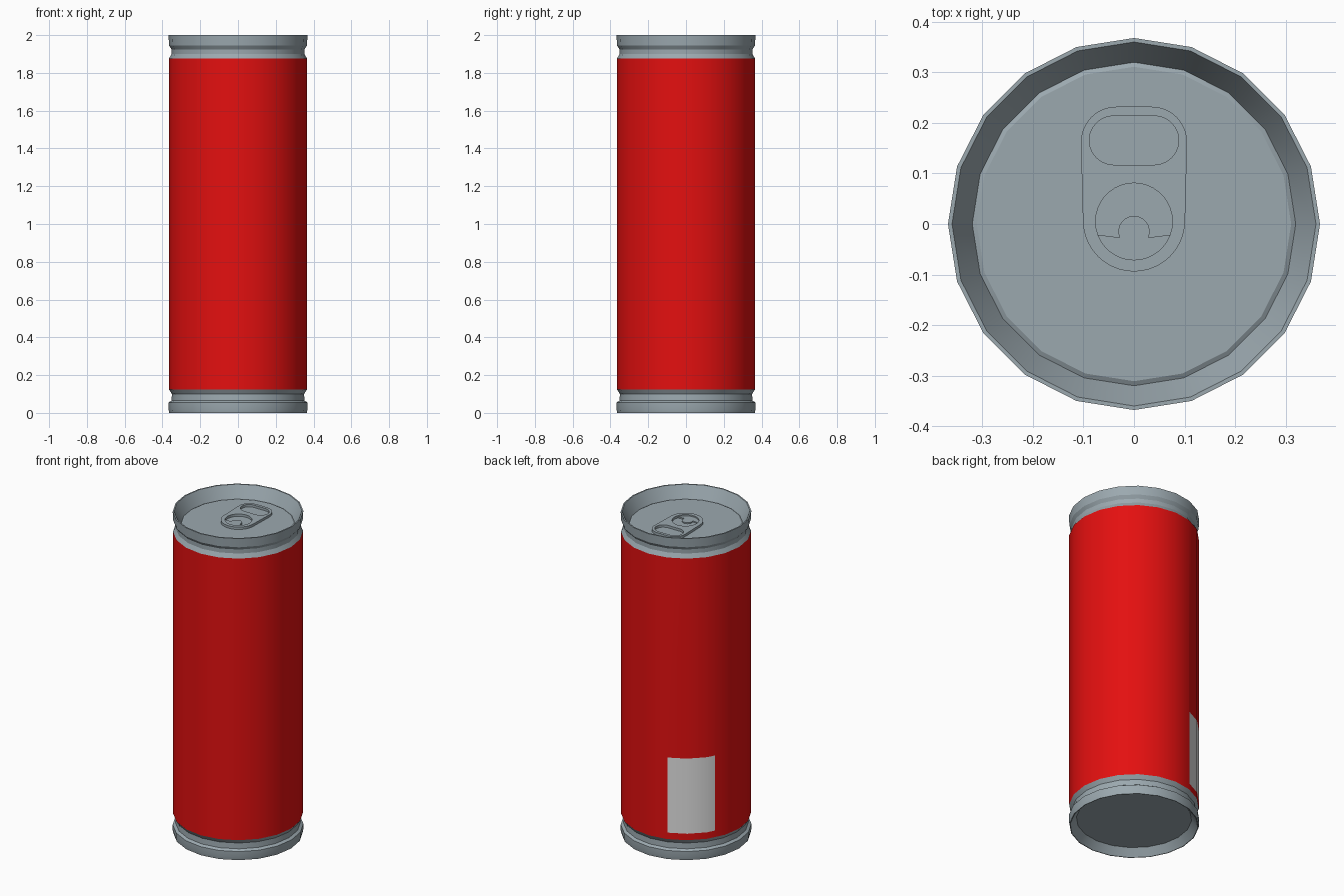
import bpy, bmesh
from math import sin, cos, radians, degrees, atan2
from mathutils import Vector

if "Cube" in bpy.data.objects:
    bpy.data.objects.remove(bpy.data.objects["Cube"])

SIDES = 20


def material(name, color):
    m = bpy.data.materials.new(name)
    m.diffuse_color = (*color, 1)
    m.use_nodes = True
    m.node_tree.nodes["Principled BSDF"].inputs["Base Color"].default_value = m.diffuse_color
    return m


metal = material("brushed_metal", (0.33, 0.395, 0.43))
red = material("red_paint", (0.775, 0.005, 0.005))
white = material("pale_label", (0.79, 0.79, 0.79))


def add_object(name, mesh, *mats):
    ob = bpy.data.objects.new(name, mesh)
    bpy.context.collection.objects.link(ob)
    for m in mats:
        mesh.materials.append(m)
    return ob


def lathe(profile):
    """Revolve (radius, z) points about z; radius 0 closes with a single point."""
    bm = bmesh.new()
    rings = []
    for r, z in profile:
        n = SIDES if r else 1
        rings.append([bm.verts.new((r * cos(radians(i * 360 / SIDES)),
                                    r * sin(radians(i * 360 / SIDES)), z)) for i in range(n)])
    for a, b in zip(rings, rings[1:]):
        for i in range(SIDES):
            j = (i + 1) % SIDES
            if len(a) == 1:
                bm.faces.new((a[0], b[j], b[i]))
            elif len(b) == 1:
                bm.faces.new((a[i], a[j], b[0]))
            else:
                bm.faces.new((a[i], a[j], b[j], b[i]))
    return bm


def finish(name, bm, *mats):
    mesh = bpy.data.meshes.new(name)
    bm.to_mesh(mesh)
    bm.free()
    ob = add_object(name, mesh, *mats)
    bpy.ops.object.select_all(action='DESELECT')
    bpy.context.view_layer.objects.active = ob
    ob.select_set(True)
    bpy.ops.object.shade_smooth_by_angle(angle=radians(25))
    return ob


# Metal ends: recessed base, and neck with rim and recessed lid
finish("bottom_end", lathe([(0, 0.045), (0.325, 0.045), (0.36, 0), (0.364, 0.0), (0.368, 0.02),
                            (0.368, 0.055), (0.352, 0.065), (0.35, 0.1), (0.366, 0.125)]), metal)
finish("top_end", lathe([(0.366, 1.875), (0.352, 1.9), (0.352, 1.925), (0.365, 1.945), (0.368, 2.0),
                         (0.36, 2.0), (0.32, 1.925), (0.311, 1.93), (0, 1.93)]), metal)

# Painted body, with the pale label panel cut into its faces
LABEL_Z, LABEL_ANGLE = (0.165, 0.632), (108.5, 152)
body = lathe([(0.366, z) for z in (0.125, *LABEL_Z, 1.875)])


def in_band(f):
    return LABEL_Z[0] < f.calc_center_median().z < LABEL_Z[1]


def azimuth(f):
    c = f.calc_center_median()
    return degrees(atan2(c.y, c.x))


for ang in LABEL_ANGLE:
    faces = [f for f in body.faces if in_band(f) and abs(azimuth(f) - ang) < 20]
    geom = faces + list({e for f in faces for e in f.edges}) + list({v for f in faces for v in f.verts})
    normal = Vector((-sin(radians(ang)), cos(radians(ang)), 0))
    bmesh.ops.bisect_plane(body, geom=geom, plane_co=(0, 0, 0), plane_no=normal, dist=1e-5)
for f in body.faces:
    f.material_index = int(in_band(f) and LABEL_ANGLE[0] < azimuth(f) < LABEL_ANGLE[1])
finish("painted_body", body, red, white)


# Pull tab: flat outlines built from arcs
def arc(cx, cy, r, a0, a1, n=12):
    return [(cx + r * cos(radians(a0 + (a1 - a0) * i / n)),
             cy + r * sin(radians(a0 + (a1 - a0) * i / n))) for i in range(n + 1)]


def plate(name, outlines, z0, z1, mat):
    """Extruded flat plate; later outlines become holes."""
    cu = bpy.data.curves.new(name + "_outline", 'CURVE')
    cu.dimensions, cu.fill_mode, cu.extrude = '2D', 'BOTH', (z1 - z0) / 2
    for pts in outlines:
        sp = cu.splines.new('POLY')
        sp.points.add(len(pts) - 1)
        for p, (x, y) in zip(sp.points, pts):
            p.co = (x, y, 0, 1)
        sp.use_cyclic_u = True
    helper = bpy.data.objects.new(name + "_helper", cu)
    bpy.context.collection.objects.link(helper)
    deps = bpy.context.evaluated_depsgraph_get()
    mesh = bpy.data.meshes.new_from_object(helper.evaluated_get(deps))
    bpy.data.objects.remove(helper)
    mesh.materials.clear()
    ob = add_object(name, mesh, mat)
    for p in mesh.polygons:
        p.use_smooth = False
    ob.location.z = (z0 + z1) / 2
    return ob


outer = arc(0.035, 0.162, 0.07, 0, 90) + arc(-0.035, 0.162, 0.07, 90, 180) + arc(0, 0.007, 0.101, 180, 360, 20)
finger_hole = arc(0.04, 0.1655, 0.0485, -90, 90) + arc(-0.04, 0.1655, 0.0485, 90, 270)
round_hole = arc(0, 0.005, 0.076, 0, 350, 35)
tongue = arc(0, 0.005, 0.077, 200, 340, 16) + arc(0, -0.015, 0.031, -22, 202, 14)

plate("pull_tab", [outer, finger_hole, round_hole], 1.929, 1.945, metal)
# The tongue's top notch is the open space around the rivet
tongue = arc(0, 0.005, 0.077, 200, 340, 16) + arc(0, -0.015, 0.031, -22, 202, 14)
plate("tab_tongue", [tongue], 1.929, 1.937, metal)
